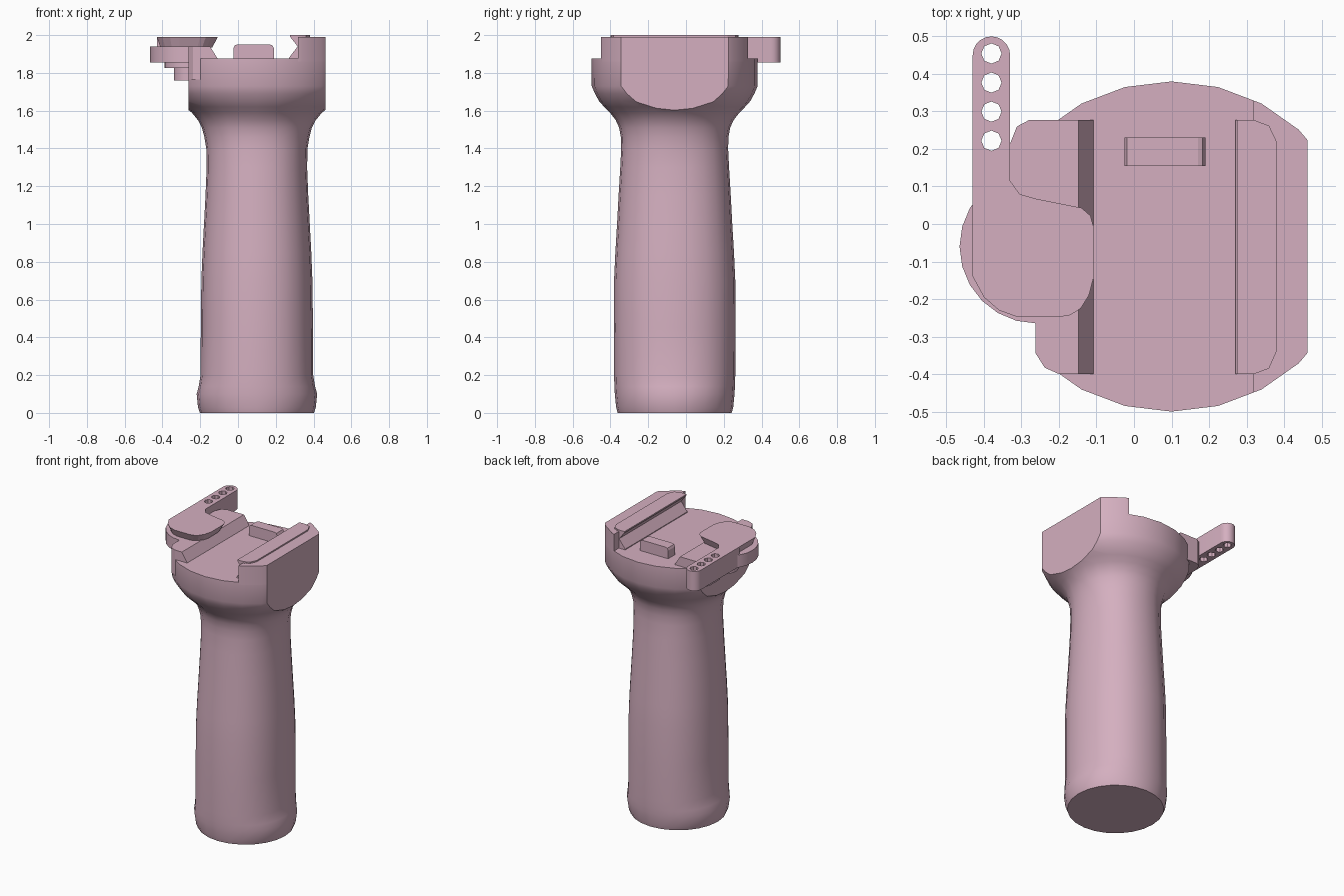
import bpy, bmesh, math
from mathutils import Vector

if "Cube" in bpy.data.objects:
    bpy.data.objects.remove(bpy.data.objects["Cube"])

CX, CY = 0.10, -0.06      # axis of the handle
FLAT = 0.362              # half width of the head between its flat sides

pink = bpy.data.materials.new("dusty_pink")
pink.diffuse_color = (0.66, 0.43, 0.525, 1)
pink.use_nodes = True
pink.node_tree.nodes["Principled BSDF"].inputs["Base Color"].default_value = pink.diffuse_color


def finish(bm, name, smooth=None):
    bmesh.ops.recalc_face_normals(bm, faces=bm.faces[:])
    me = bpy.data.meshes.new(name)
    bm.to_mesh(me)
    bm.free()
    me.materials.append(pink)
    ob = bpy.data.objects.new(name, me)
    bpy.context.collection.objects.link(ob)
    if smooth:
        bpy.ops.object.select_all(action='DESELECT')
        ob.select_set(True)
        bpy.context.view_layer.objects.active = ob
        bpy.ops.object.shade_smooth_by_angle(angle=math.radians(smooth))
    return ob


def loft(bm, rings):
    """Skin a stack of equal-length rings and cap both ends."""
    rows = [[bm.verts.new(p) for p in ring] for ring in rings]
    n = len(rows[0])
    for a, b in zip(rows, rows[1:]):
        for i in range(n):
            j = (i + 1) % n
            bm.faces.new((a[i], a[j], b[j], b[i]))
    bm.faces.new(rows[0][::-1])
    bm.faces.new(rows[-1])


def plate(name, pts, z0, z1, smooth=None, shrink=1.0, pivot=(0, 0)):
    """Vertical prism; the bottom can be shrunk toward a pivot."""
    px, py = pivot
    low = [(px + (x - px) * shrink, py + (y - py) * shrink, z0) for x, y in pts]
    bm = bmesh.new()
    loft(bm, [low, [(x, y, z1) for x, y in pts]])
    return finish(bm, name, smooth)


def bar(name, prof, y0, y1):
    """Profile in x,z run along y."""
    bm = bmesh.new()
    loft(bm, [[(x, y, z) for x, z in prof] for y in (y0, y1)])
    return finish(bm, name)


def arc(cx, cy, r, a0, a1, n):
    return [(cx + r * math.cos(math.radians(a0 + (a1 - a0) * i / n)),
             cy + r * math.sin(math.radians(a0 + (a1 - a0) * i / n)))
            for i in range(n + 1)]


def oval(rx, ry, z, power=2.0, n=24):
    ring = []
    for i in range(n):
        c, s = math.cos(2 * math.pi * i / n), math.sin(2 * math.pi * i / n)
        ring.append((CX + rx * math.copysign(abs(c) ** (2 / power), c),
                     CY + ry * math.copysign(abs(s) ** (2 / power), s), z))
    return ring


def slice_x(bm, x, side):
    """Trim away everything beyond x on the given side and close the cut."""
    cut = bmesh.ops.bisect_plane(
        bm, geom=bm.verts[:] + bm.edges[:] + bm.faces[:], dist=1e-5,
        plane_co=Vector((x, 0, 0)), plane_no=Vector((side, 0, 0)), clear_outer=True)
    edges = [e for e in cut['geom_cut'] if isinstance(e, bmesh.types.BMEdge)]
    bmesh.ops.contextual_create(bm, geom=edges)


# Handle flaring into the flat-sided head: z, half x, half y, squareness
stations = [
    (0.00, 0.302, 0.302, 2.0), (0.03, 0.312, 0.310, 2.05), (0.10, 0.319, 0.317, 2.1),
    (0.14, 0.308, 0.319, 2.15), (0.20, 0.298, 0.321, 2.2), (0.45, 0.297, 0.322, 2.2),
    (0.70, 0.294, 0.321, 2.2), (0.85, 0.288, 0.314, 2.2), (1.00, 0.280, 0.305, 2.2),
    (1.15, 0.272, 0.297, 2.2), (1.30, 0.266, 0.288, 2.2), (1.40, 0.268, 0.283, 2.2),
    (1.46, 0.278, 0.285, 2.1), (1.51, 0.291, 0.294, 2.1), (1.55, 0.312, 0.312, 2.0),
    (1.59, 0.345, 0.343, 2.0), (1.62, 0.385, 0.373, 2.0), (1.65, 0.425, 0.400, 2.0),
    (1.69, 0.458, 0.422, 2.0), (1.73, 0.480, 0.439, 2.0), (1.875, 0.480, 0.440, 2.0)]
bm = bmesh.new()
loft(bm, [oval(rx, ry, z, p) for z, rx, ry, p in stations])
slice_x(bm, CX + FLAT, 1)
slice_x(bm, CX - FLAT, -1)
finish(bm, "handle_and_head", 30)

# Fixed jaw: raised right side of the head
bm = bmesh.new()
loft(bm, [oval(0.48, 0.44, 1.86), oval(0.48, 0.44, 1.99)])
slice_x(bm, CX + FLAT, 1)
slice_x(bm, 0.318, -1)
finish(bm, "fixed_jaw", 30)

# Dovetail lip on the fixed jaw and its thin raised top
bar("fixed_jaw_lip", [(0.27, 1.865), (0.27, 1.88), (0.316, 1.94), (0.275, 1.992),
                      (0.34, 1.992), (0.34, 1.865)], -0.40, 0.277)
plate("jaw_top_plate", [(0.275, -0.40), (0.32, -0.40), (0.36, -0.385), (0.38, -0.34),
                        (0.38, 0.22), (0.36, 0.262), (0.32, 0.277), (0.275, 0.277)],
      1.991, 2.0)

# Moving clamp on the left with its sloped inner face
plate("clamp_body", [(-0.15, 0.277), (-0.28, 0.277), (-0.312, 0.26), (-0.33, 0.215),
                     (-0.33, 0.10), (-0.262, 0.05), (-0.262, -0.345), (-0.238, -0.383),
                     (-0.20, -0.40), (-0.15, -0.40)], 1.765, 1.94)
bar("clamp_slope", [(-0.16, 1.86), (-0.16, 1.94), (-0.148, 1.94), (-0.108, 1.876),
                    (-0.108, 1.86)], -0.40, 0.277)

# Stepped cam disc below the lever
for name, r, z0, z1 in (("cam_disc", 0.205, 1.855, 1.94),
                        ("cam_step", 0.13, 1.825, 1.86),
                        ("cam_pivot", 0.08, 1.76, 1.83)):
    plate(name, [(-0.17, -0.06 + r)] + arc(-0.26, -0.06, r, 90, 270, 12)
          + [(-0.17, -0.06 - r)], z0, z1, 35)

# Lever head with an undercut edge
plate("lever_head", [(-0.43, 0.13), (-0.33, 0.115), (-0.305, 0.08), (-0.26, 0.067),
                     (-0.14, 0.043), (-0.116, 0.022), (-0.107, -0.01), (-0.107, -0.14),
                     (-0.12, -0.19), (-0.142, -0.225), (-0.17, -0.243), (-0.20, -0.248),
                     (-0.31, -0.248), (-0.36, -0.23), (-0.40, -0.195), (-0.43, -0.14)],
      1.935, 1.99, shrink=0.85, pivot=(-0.30, -0.08))

# Lever arm with a rounded end and four drilled holes
arm = plate("lever_arm", [(-0.33, 0.03)] + arc(-0.38, 0.45, 0.05, 0, 180, 10)
            + [(-0.43, 0.03)], 1.855, 1.99, 30)
bm = bmesh.new()
for i in range(4):
    hole = arc(-0.38, 0.222 + 0.0775 * i, 0.027, 0, 315, 7)
    loft(bm, [[(x, y, z) for x, y in hole] for z in (1.8, 2.05)])
drill = finish(bm, "hole_cutter")
drill.hide_render = True
mod = arm.modifiers.new("holes", 'BOOLEAN')
mod.operation, mod.solver, mod.object = 'DIFFERENCE', 'EXACT', drill
bpy.context.view_layer.objects.active = arm
bpy.ops.object.modifier_apply(modifier=mod.name)
bpy.data.objects.remove(drill)

# Stop lug standing on the deck
bar("stop_lug", [(-0.025, 1.865), (-0.025, 1.93), (-0.018, 1.945), (-0.005, 1.95),
                 (0.17, 1.95), (0.183, 1.945), (0.19, 1.93), (0.19, 1.865)], 0.155, 0.23)
